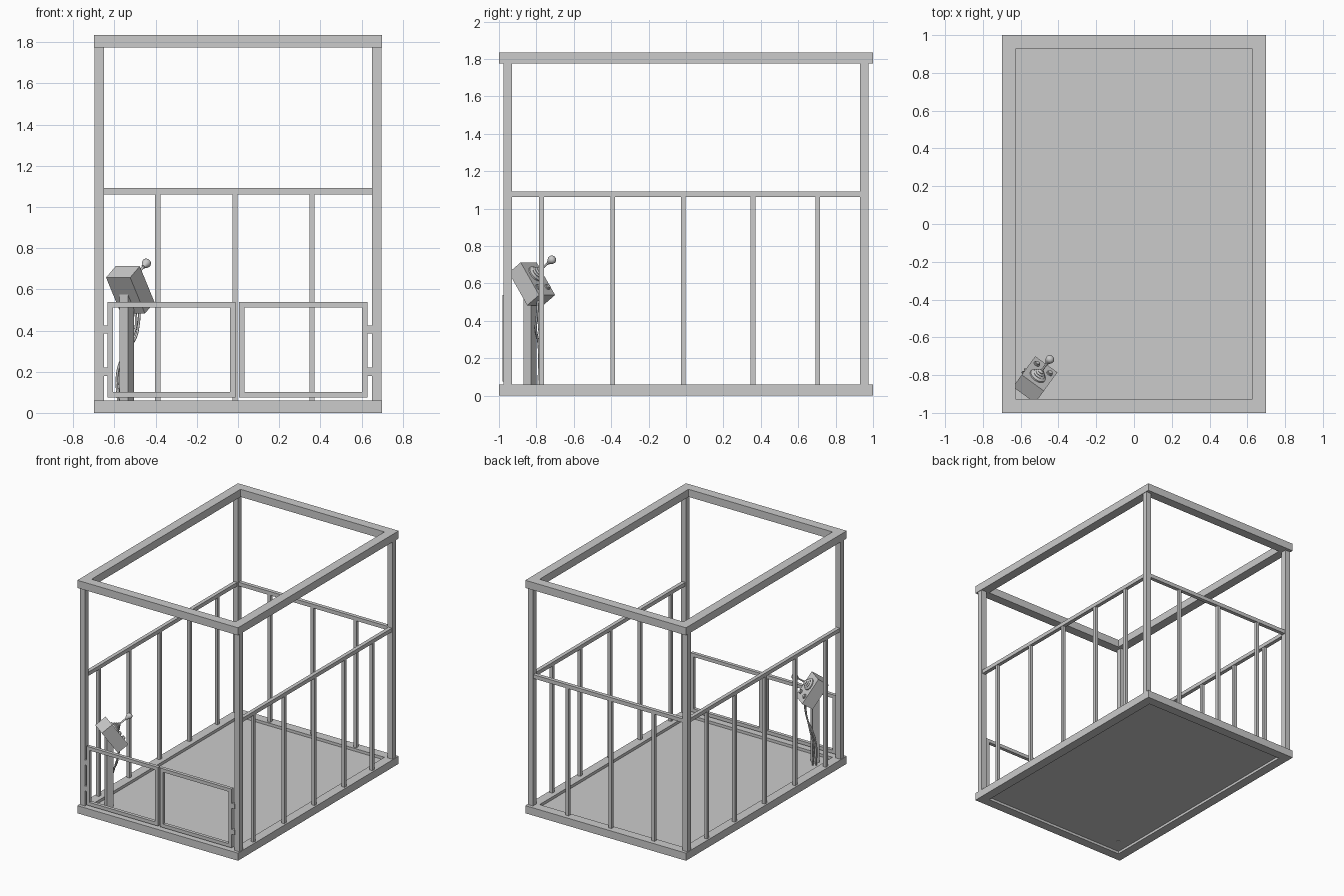
import bpy, bmesh, math
from mathutils import Matrix, Vector

if "Cube" in bpy.data.objects:
    bpy.data.objects.remove(bpy.data.objects["Cube"])


def mesh_object(name, bm, matrix=None):
    bmesh.ops.recalc_face_normals(bm, faces=bm.faces[:])
    me = bpy.data.meshes.new(name)
    bm.to_mesh(me)
    bm.free()
    ob = bpy.data.objects.new(name, me)
    bpy.context.collection.objects.link(ob)
    if matrix is not None:
        ob.matrix_world = matrix
    return ob


def box(name, lo, hi, matrix=None):
    lo, hi = Vector(lo), Vector(hi)
    bm = bmesh.new()
    size = hi - lo
    bmesh.ops.create_cube(bm, size=1, matrix=Matrix.Translation((lo + hi) / 2) @ Matrix.Diagonal((*size, 1)))
    return mesh_object(name, bm, matrix)


def frame(name, lo, hi, w, axis):
    """Rectangular ring of bar width w, open along the given axis (1 = y, 2 = z)."""
    a, b = [i for i in range(3) if i != axis]
    bm = bmesh.new()
    rings = []
    for depth in (lo[axis], hi[axis]):
        for inset in (0, w):
            ring = []
            for sa, sb in ((0, 0), (1, 0), (1, 1), (0, 1)):
                p = [0, 0, 0]
                p[axis] = depth
                p[a] = hi[a] - inset if sa else lo[a] + inset
                p[b] = hi[b] - inset if sb else lo[b] + inset
                ring.append(bm.verts.new(p))
            rings.append(ring)
    for r, s in ((0, 1), (1, 3), (3, 2), (2, 0)):
        for i in range(4):
            j = (i + 1) % 4
            bm.faces.new((rings[r][i], rings[r][j], rings[s][j], rings[s][i]))
    return mesh_object(name, bm)


def lathe(name, profile, matrix, segs=24):
    bm = bmesh.new()
    vs = [bm.verts.new((r, 0, z)) for r, z in profile]
    es = [bm.edges.new(p) for p in zip(vs, vs[1:])]
    bmesh.ops.spin(bm, geom=vs + es, cent=(0, 0, 0), axis=(0, 0, 1), angle=math.tau, steps=segs)
    bmesh.ops.remove_doubles(bm, verts=bm.verts[:], dist=1e-5)
    ob = mesh_object(name, bm, matrix)
    bpy.context.view_layer.objects.active = ob
    bpy.ops.object.select_all(action='DESELECT')
    ob.select_set(True)
    bpy.ops.object.shade_smooth_by_angle(angle=math.radians(40))
    return ob


# Base, floor and top frame
frame("base_frame", (-.7, -1, 0), (.7, 1, .06), .073, 2)
box("floor_plate", (-.63, -.93, .02), (.63, .93, .038))
frame("top_frame", (-.7, -1, 1.775), (.7, 1, 1.835), .073, 2)

# Corner posts
for sx in (-1, 1):
    for sy in (-1, 1):
        x, y = sx * .674, sy * .953
        box("corner_post", (x - .022, y - .022, .06), (x + .022, y + .022, 1.775))

# Side railings with uneven baluster spacing
B = .0125
for sx in (-1, 1):
    x = sx * .674
    box("side_rail", (x - .015, -.933, 1.062), (x + .015, .933, 1.092))
    for y in (-.773, -.392, -.015, .358, .705):
        box("side_baluster", (x - B, y - B, .06), (x + B, y + B, 1.065))

# Back railing
box("back_rail", (-.654, .938, 1.062), (.654, .968, 1.092))
for x in (-.39, -.015, .36):
    box("back_baluster", (x - B, .953 - B, .06), (x + B, .953 + B, 1.065))

# Pair of front gates with hinges
for side, x0, x1 in ((-1, -.635, -.011), (1, .005, .629)):
    frame("gate_frame", (x0, -.98, .075), (x1, -.953, .538), .027, 1)
    for z in (.2, .405):
        box("gate_hinge", (side * .642 - .013, -.977, z - .02), (side * .642 + .013, -.958, z + .02))

# Control stand
yaw = math.atan2(.81, .59)
box("control_post", (-.025, -.025, .019), (.025, .025, .6),
    Matrix.Translation((-.54, -.833, 0)) @ Matrix.Rotation(yaw, 4, 'Z'))

# Tilted control box: local y runs up the panel, local z out of it
n = Vector((math.cos(yaw) * .82, math.sin(yaw) * .82, .572)).normalized()
u = (Vector((0, 0, 1)) - n * n.z).normalized()
w = u.cross(n)
panel = Matrix((w, u, n)).transposed().to_4x4()
panel.translation = (-.5, -.792, .625)
box("control_box", (-.0725, -.1065, -.096), (.0725, .1065, 0), panel)

# Joystick: base ring, pleated boot, stick and knob
stick = panel @ Matrix.Translation((0, .03, 0))
lathe("joystick_boot", [(0, 0), (.046, 0), (.046, .008), (.038, .01), (.032, .016), (.034, .02), (.024, .026),
                        (.026, .03), (.016, .036), (.017, .04), (.008, .048), (0, .048)], stick)
lathe("joystick_stick", [(0, .04), (.006, .04), (.006, .115), (0, .115)], stick, 12)
lathe("joystick_knob", [(0, .104), (.009, .104), (.013, .112), (.021, .126), (.023, .136), (.02, .146),
                        (.012, .153), (0, .156)], stick)

# Two push buttons on the lower panel
for t in (-1, 1):
    lathe("push_button", [(0, 0), (.017, 0), (.017, .006), (.012, .007), (.012, .013), (.009, .015), (0, .015)],
          panel @ Matrix.Translation((t * .042, -.055, 0)))

# Cables hanging from the box to the floor
for i, pts in enumerate((
        [(-.478, -.79, .53), (-.483, -.797, .43), (-.50, -.803, .36), (-.55, -.79, .29), (-.585, -.785, .2), (-.58, -.79, .03)],
        [(-.505, -.775, .53), (-.495, -.787, .43), (-.515, -.785, .36), (-.545, -.775, .28), (-.575, -.77, .2), (-.56, -.775, .03)])):
    cu = bpy.data.curves.new("cable", 'CURVE')
    cu.dimensions = '3D'
    cu.bevel_depth = .006
    cu.bevel_resolution = 2
    cu.resolution_u = 6
    cu.use_fill_caps = True
    sp = cu.splines.new('BEZIER')
    sp.bezier_points.add(len(pts) - 1)
    for bp, p in zip(sp.bezier_points, pts):
        bp.co = p
        bp.handle_left_type = bp.handle_right_type = 'AUTO'
    bpy.context.collection.objects.link(bpy.data.objects.new("cable_%d" % (i + 1), cu))
